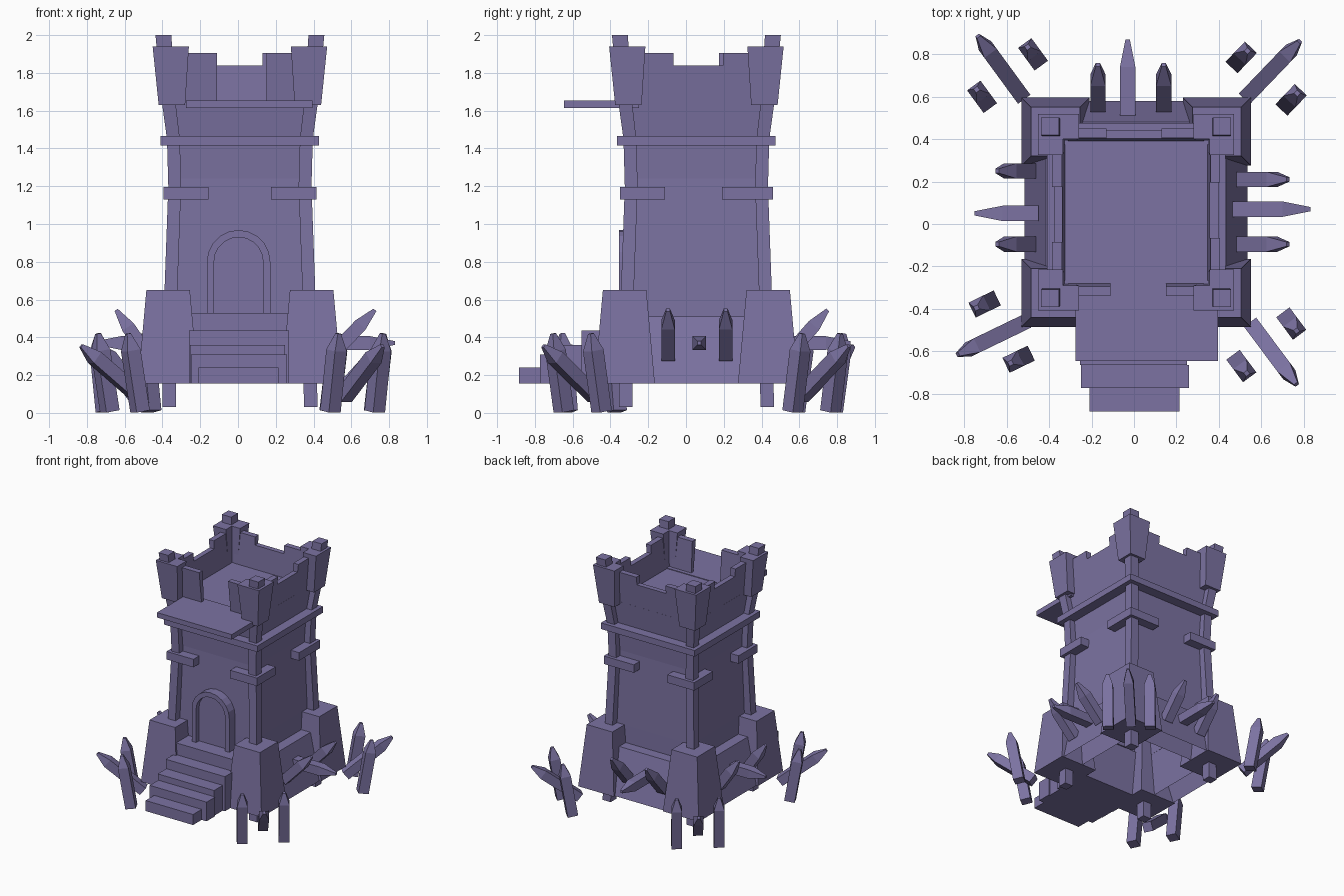
import bpy, math
from mathutils import Vector as V

if "Cube" in bpy.data.objects:
    bpy.data.objects.remove(bpy.data.objects["Cube"])

CX, CY = 0.01, 0.055          # tower axis
mat = bpy.data.materials.new("purple_grey")
mat.diffuse_color = (0.20, 0.17, 0.36, 1)
mat.use_nodes = True
mat.node_tree.nodes["Principled BSDF"].inputs["Base Color"].default_value = mat.diffuse_color
CORNERS = [(-1, -1), (1, -1), (1, 1), (-1, 1)]


def mesh(name, verts, faces):
    me = bpy.data.meshes.new(name)
    me.from_pydata([tuple(v) for v in verts], [], faces)
    me.materials.append(mat)
    ob = bpy.data.objects.new(name, me)
    bpy.context.collection.objects.link(ob)
    return ob


def loft(name, rings, caps=(True, True)):
    n = len(rings[0])
    verts = [p for r in rings for p in r]
    faces = [(k * n + i, k * n + (i + 1) % n, (k + 1) * n + (i + 1) % n, (k + 1) * n + i)
             for k in range(len(rings) - 1) for i in range(n)]
    if caps[0]:
        faces.append(tuple(reversed(range(n))))
    if caps[1]:
        faces.append(tuple(range(len(verts) - n, len(verts))))
    return mesh(name, verts, faces)


def square(x, y, z, h):
    return [(x + sx * h, y + sy * h, z) for sx, sy in CORNERS]


def box(name, x0, x1, y0, y1, z0, z1):
    return loft(name, [[(x0, y0, z), (x1, y0, z), (x1, y1, z), (x0, y1, z)] for z in (z0, z1)])


def spike(name, base, tip, w, point):
    # square stake with a blunted pyramid point
    base, tip = V(base), V(tip)
    d = (tip - base).normalized()
    s = d.cross(V((0, 0, 1))).normalized()
    u = s.cross(d)
    rings = []
    for p, h in ((base, w / 2), (tip - d * point, w / 2), (tip, w * 0.14)):
        rings.append([p + s * a * h + u * b * h for a, b in CORNERS])
    loft(name, rings)


# tower shell, open below, and the sloped skirt at its foot
loft("tower_wall", [square(CX, CY, z, h) for z, h in
     ((0.155, 0.345), (0.65, 0.34), (1.24, 0.33), (1.45, 0.342), (1.65, 0.365))], (False, True))
loft("skirt", [square(CX, CY, z, h) for z, h in
     ((0.155, 0.525), (0.51, 0.425), (0.51, 0.34))], (False, False))

# ring beam around the tower
loft("ring_beam", [square(CX, CY, z, h) for z, h in
     ((1.415, 0.33), (1.415, 0.42), (1.465, 0.42), (1.465, 0.34))], (False, False))

# the four corners: foot block, bent post, bracket and flared top block
for sx, sy in CORNERS:
    def at(u, v, z):
        return (CX + sx * u, CY + sy * v, z)

    def corner_loft(name, rings):
        if sx * sy < 0:
            rings = [list(reversed(r)) for r in rings]
        loft(name, rings)

    bx, by = CX + sx * 0.38, CY + sy * 0.38
    loft("foot_block", [square(bx, by, 0.155, 0.16), square(bx, by, 0.65, 0.115)])
    loft("corner_post", [square(CX + sx * o, CY + sy * o, z, h) for z, o, h in
         ((0.03, 0.375, 0.036), (0.65, 0.365, 0.034), (1.2, 0.345, 0.034),
          (1.45, 0.352, 0.034), (1.63, 0.375, 0.036), (2.0, 0.405, 0.042))])
    arm = 0.165 if sx + sy < 2 else 0.135

    def ell(outer, inner, end, z):
        return [at(u, v, z) for u, v in ((outer, outer), (end, outer), (end, inner),
                                         (inner, inner), (inner, end), (outer, end))][::-1]
    corner_loft("corner_bracket", [ell(0.405, 0.325, arm, z) for z in (1.13, 1.195)])
    corner_loft("top_block", [ell(0.43, 0.338, 0.29, 1.63), ell(0.462, 0.345, 0.27, 1.94)])


# parapet walls leaning outward, with a low middle; the front has an opening
def parapet(side, u0, u1, top):
    t = (top - 1.63) / 0.275
    rings = []
    for z, inner, outer in ((1.63, 0.335, 0.362), (top, 0.335 + 0.015 * t, 0.362 + 0.033 * t)):
        r = []
        for u, o in ((u0, outer), (u1, outer), (u1, inner), (u0, inner)):
            x, y = ((u, -o), (o, u), (-u, o), (-o, -u))[side]
            r.append((CX + x, CY + y, z))
        rings.append(r)
    loft("parapet", rings)


for side in range(4):
    parapet(side, -0.32, -0.12, 1.905)
    parapet(side, 0.14, 0.32, 1.905)
    if side:
        parapet(side, -0.12, 0.14, 1.84)

# balcony
box("balcony", -0.275, 0.395, -0.645, -0.25, 1.615, 1.655)


# arched doorway
def arch(r, y):
    pts = [(-r, 0.53), *[(-r * math.cos(math.pi * i / 10), 0.80 + r * math.sin(math.pi * i / 10))
                         for i in range(11)], (r, 0.53)]
    return [(x + 0.003, y, z) for x, z in pts]


loft("door_frame", [arch(0.168, -0.26), arch(0.168, -0.355), arch(0.13, -0.355),
                    arch(0.13, -0.318)])

# stairs
for i, (x0, x1, top) in enumerate([(-0.21, 0.215, 0.24), (-0.25, 0.26, 0.31), (-0.255, 0.25, 0.36),
                                   (-0.26, 0.27, 0.435), (-0.26, 0.27, 0.53)]):
    y0 = -0.883 + 0.11 * i
    box("step", x0, x1, y0, y0 + 0.11 if i < 4 else -0.27, 0.155, top)

# spikes in the skirt: (direction, middle, sides, root, middle tip, side tip)
for dx, dy, m, sides, root, tm, ts in (
        (1, 0, 0.07, (-0.095, 0.21), 0.465, 0.83, 0.725),
        (-1, 0, 0.05, (-0.095, 0.25), 0.45, 0.75, 0.645),
        (0, 1, -0.03, (-0.17, 0.14), 0.51, 0.87, 0.75)):
    def p(r, t, z):
        return (dx * r + dy * t, dy * r + abs(dx) * t, z)
    spike("level_spike", p(root, m, 0.37), p(tm, m, 0.37), 0.072, 0.13)
    for t in sides:
        spike("raised_spike", p(root + 0.025, t, 0.30), p(ts, t, 0.545), 0.072, 0.11)

# barricades off each corner: a slanted log resting between two stakes
for inner, outer, stakes in (
        ((-0.52, -0.465), (-0.83, -0.615), ((-0.71, -0.38), (-0.55, -0.64))),
        ((0.56, -0.48), (0.765, -0.755), ((0.745, -0.475), (0.51, -0.675))),
        ((0.535, 0.605), (0.78, 0.86), ((0.51, 0.79), (0.745, 0.59))),
        ((-0.53, 0.605), (-0.735, 0.885), ((-0.48, 0.805), (-0.72, 0.605)))):
    spike("barricade_log", (*inner, 0.085), (*outer, 0.355), 0.072, 0.10)
    lean = (V(outer) - V(inner)).normalized() * 0.035
    for s in stakes:
        a, b = V(s) - lean, V(s) + lean
        spike("barricade_stake", (a.x, a.y, 0.008), (b.x, b.y, 0.42), 0.078, 0.09)
